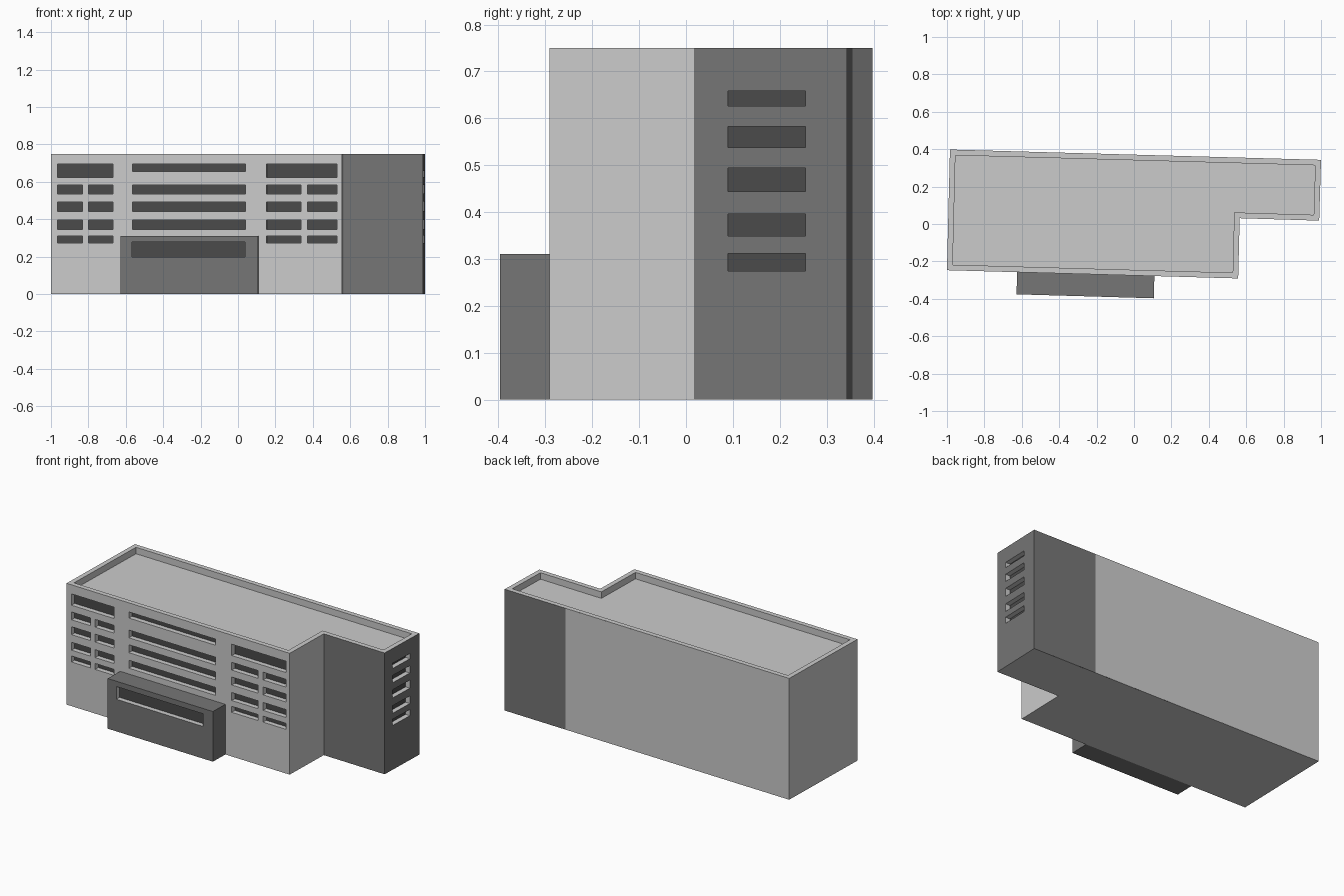
import bpy, bmesh
from mathutils import Vector

if "Cube" in bpy.data.objects:
    bpy.data.objects.remove(bpy.data.objects["Cube"])

HEIGHT, PORCH_H, RECESS = 0.75, 0.31, 0.03


def material(name, v):
    m = bpy.data.materials.new(name)
    m.diffuse_color = (v, v, v, 1)
    m.use_nodes = True
    m.node_tree.nodes["Principled BSDF"].inputs["Base Color"].default_value = m.diffuse_color
    return m


CONCRETE = material("concrete", 0.8)
CLADDING = material("dark_cladding", 0.18)
GLASS = material("dark_glass", 0.07)


def finish(name, bm, mats):
    bmesh.ops.remove_doubles(bm, verts=bm.verts, dist=1e-5)
    mesh = bpy.data.meshes.new(name)
    bm.to_mesh(mesh)
    bm.free()
    for m in mats:
        mesh.materials.append(m)
    ob = bpy.data.objects.new(name, mesh)
    bpy.context.collection.objects.link(ob)
    return ob


def quad(bm, pts, mat=0):
    bm.faces.new([bm.verts.new(p) for p in pts]).material_index = mat


def wall(bm, a, b, height, windows=(), axis=0):
    """Wall from a to b (outside on the right) with recessed windows
    given as (start, end, bottom, top), measured along the given axis."""
    a, b = Vector((*a, 0)), Vector((*b, 0))
    d = b - a
    inward = Vector((-d.y, d.x, 0)).normalized() * RECESS

    def p(c, z, deep=0):
        q = a + d * ((c - a[axis]) / d[axis]) + inward * deep
        q.z = z
        return q

    if not windows:
        up = Vector((0, 0, height))
        quad(bm, [a, b, b + up, a + up])
        return
    us = sorted({a[axis], b[axis], *[c for w in windows for c in w[:2]]})
    zs = sorted({0, height, *[c for w in windows for c in w[2:]]})
    for u0, u1 in zip(us, us[1:]):
        for z0, z1 in zip(zs, zs[1:]):
            u, z = (u0 + u1) / 2, (z0 + z1) / 2
            if not any(w[0] < u < w[1] and w[2] < z < w[3] for w in windows):
                quad(bm, [p(u0, z0), p(u1, z0), p(u1, z1), p(u0, z1)])
    for u0, u1, z0, z1 in windows:
        ring = [(u0, z0), (u1, z0), (u1, z1), (u0, z1)]
        for i in range(4):
            s, e = ring[i], ring[(i + 1) % 4]
            quad(bm, [p(*s), p(*e), p(*e, 1), p(*s, 1)], 1)
        quad(bm, [p(*c, 1) for c in ring], 2)


# Footprint corners, counter-clockwise from the front left
FL, FR = (-1.0, -0.247), (0.557, -0.291)
NOTCH, WING_F, WING_B = (0.565, 0.031), (0.99, 0.018), (1.0, 0.343)
SPLIT, BL = (0.574, 0.355), (-0.984, 0.398)

# Front windows: side bays with paired windows, long strips in the middle
rows = [(0.534, 0.582), (0.442, 0.491), (0.346, 0.395), (0.273, 0.31)]
front = []
for x0, x1, x2, x3 in [(-0.965, -0.832, -0.8, -0.667), (0.153, 0.337, 0.372, 0.53)]:
    front.append((x0, x3, 0.624, 0.694))
    for z0, z1 in rows:
        front += [(x0, x1, z0, z1), (x2, x3, z0, z1)]
front += [(-0.565, 0.04, z0, z1) for z0, z1 in [(0.656, 0.694)] + rows[:3]]

# Main block walls
bm = bmesh.new()
wall(bm, FL, FR, HEIGHT, front)
for s, e in [(FR, NOTCH), (SPLIT, BL), (BL, FL)]:
    wall(bm, s, e, HEIGHT)
finish("main_block_walls", bm, [CONCRETE, CONCRETE, GLASS])

# Dark side wing walls with a stack of windows
side = [(0.09, 0.255, z0, z1) for z0, z1 in
        [(0.626, 0.658), (0.538, 0.583), (0.444, 0.494), (0.349, 0.396), (0.274, 0.312)]]
bm = bmesh.new()
wall(bm, NOTCH, WING_F, HEIGHT)
wall(bm, WING_F, WING_B, HEIGHT, side, axis=1)
wall(bm, WING_B, SPLIT, HEIGHT)
finish("side_wing_walls", bm, [CLADDING, CONCRETE, GLASS])

# Roof sunk behind a parapet
outline = [FL, FR, NOTCH, WING_F, WING_B, BL]
bm = bmesh.new()
top = bm.faces.new([bm.verts.new((*c, HEIGHT)) for c in outline])
bm.normal_update()
bmesh.ops.inset_individual(bm, faces=[top], thickness=0.03, use_even_offset=True)
deck = max(bm.faces, key=lambda f: len(f.verts))
deck = bmesh.ops.extrude_discrete_faces(bm, faces=[deck])["faces"][0]
bmesh.ops.translate(bm, verts=deck.verts, vec=(0, 0, -0.04))
finish("roof_with_parapet", bm, [CONCRETE])

# Underside
bm = bmesh.new()
bm.faces.new([bm.verts.new((*c, 0)) for c in reversed(outline)])
finish("ground_slab", bm, [CONCRETE])

# Entrance porch
porch = [(-0.628, -0.376), (0.106, -0.397), (0.109, -0.278), (-0.625, -0.257)]
bm = bmesh.new()
wall(bm, porch[0], porch[1], PORCH_H, [(-0.567, 0.038, 0.199, 0.277)])
wall(bm, porch[1], porch[2], PORCH_H)
wall(bm, porch[3], porch[0], PORCH_H)
quad(bm, [(*c, PORCH_H) for c in porch])
quad(bm, [(*c, 0) for c in reversed(porch)])
finish("entrance_porch", bm, [CLADDING, CONCRETE, GLASS])
